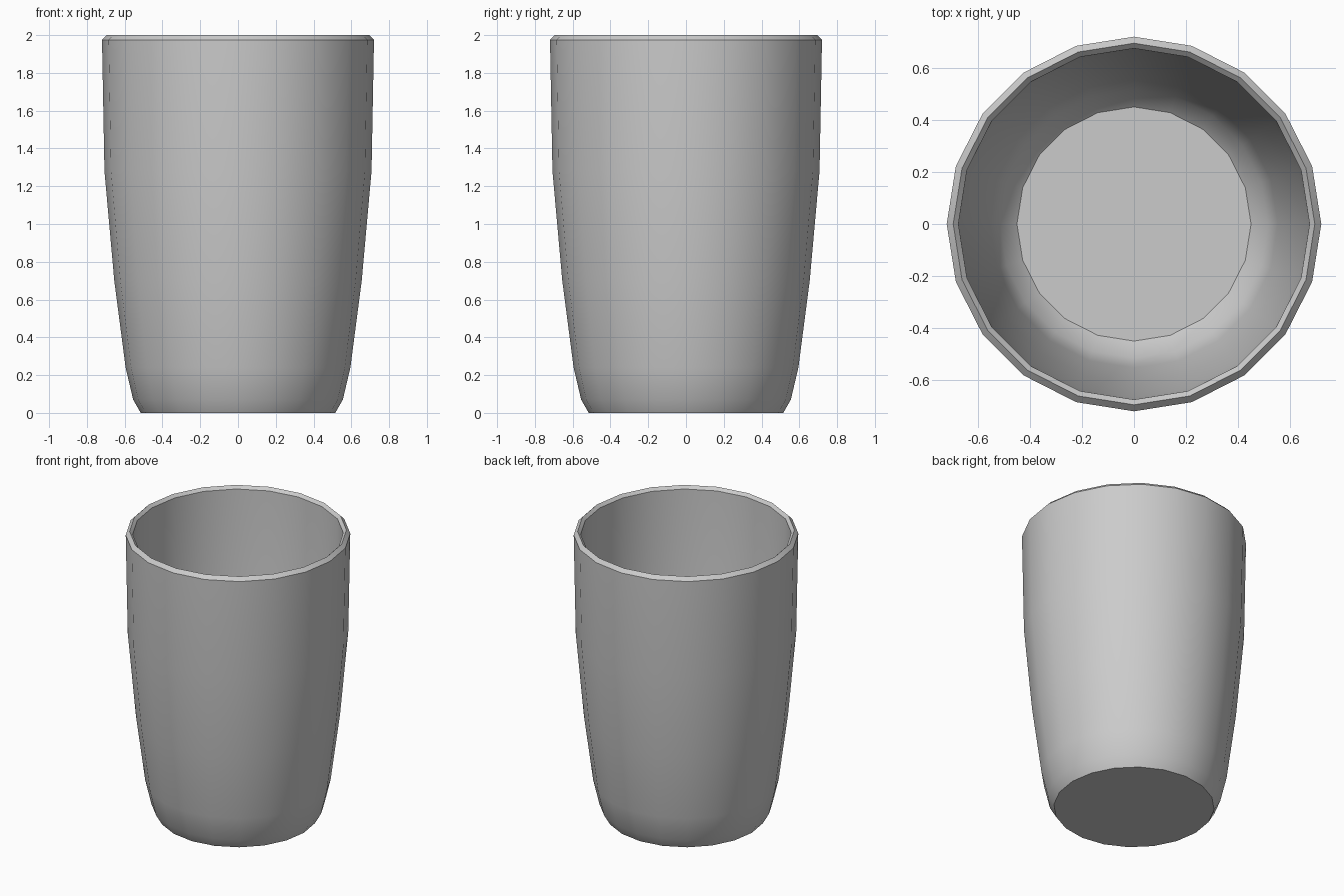
import bpy, bmesh, math

if "Cube" in bpy.data.objects:
    bpy.data.objects.remove(bpy.data.objects["Cube"])

SIDES = 20
# Cup profile (radius, height): outside going up, over the rim, inside going down
PROFILE = [(0.515, 0), (0.555, 0.07), (0.595, 0.24), (0.655, 0.70), (0.707, 1.28),
           (0.72, 1.975), (0.695, 2.0), (0.675, 1.98),
           (0.664, 1.28), (0.613, 0.70), (0.553, 0.25), (0.515, 0.11), (0.45, 0.05)]


def ring(bm, radius, z):
    return [bm.verts.new((radius * math.cos(2 * math.pi * i / SIDES),
                          radius * math.sin(2 * math.pi * i / SIDES), z))
            for i in range(SIDES)]


# Lathe the cup wall
bm = bmesh.new()
rings = [ring(bm, r, z) for r, z in PROFILE]
for a, b in zip(rings, rings[1:]):
    for i in range(SIDES):
        j = (i + 1) % SIDES
        bm.faces.new((a[i], a[j], b[j], b[i]))

# Underside and inner floor
bm.faces.new(rings[0][::-1])
bm.faces.new(rings[-1])
bmesh.ops.recalc_face_normals(bm, faces=bm.faces[:])

mesh = bpy.data.meshes.new("cup")
bm.to_mesh(mesh)
bm.free()
cup = bpy.data.objects.new("cup", mesh)
bpy.context.collection.objects.link(cup)

# Smooth walls, crisp rim and base
bpy.context.view_layer.objects.active = cup
cup.select_set(True)
bpy.ops.object.shade_smooth_by_angle(angle=math.radians(42))
